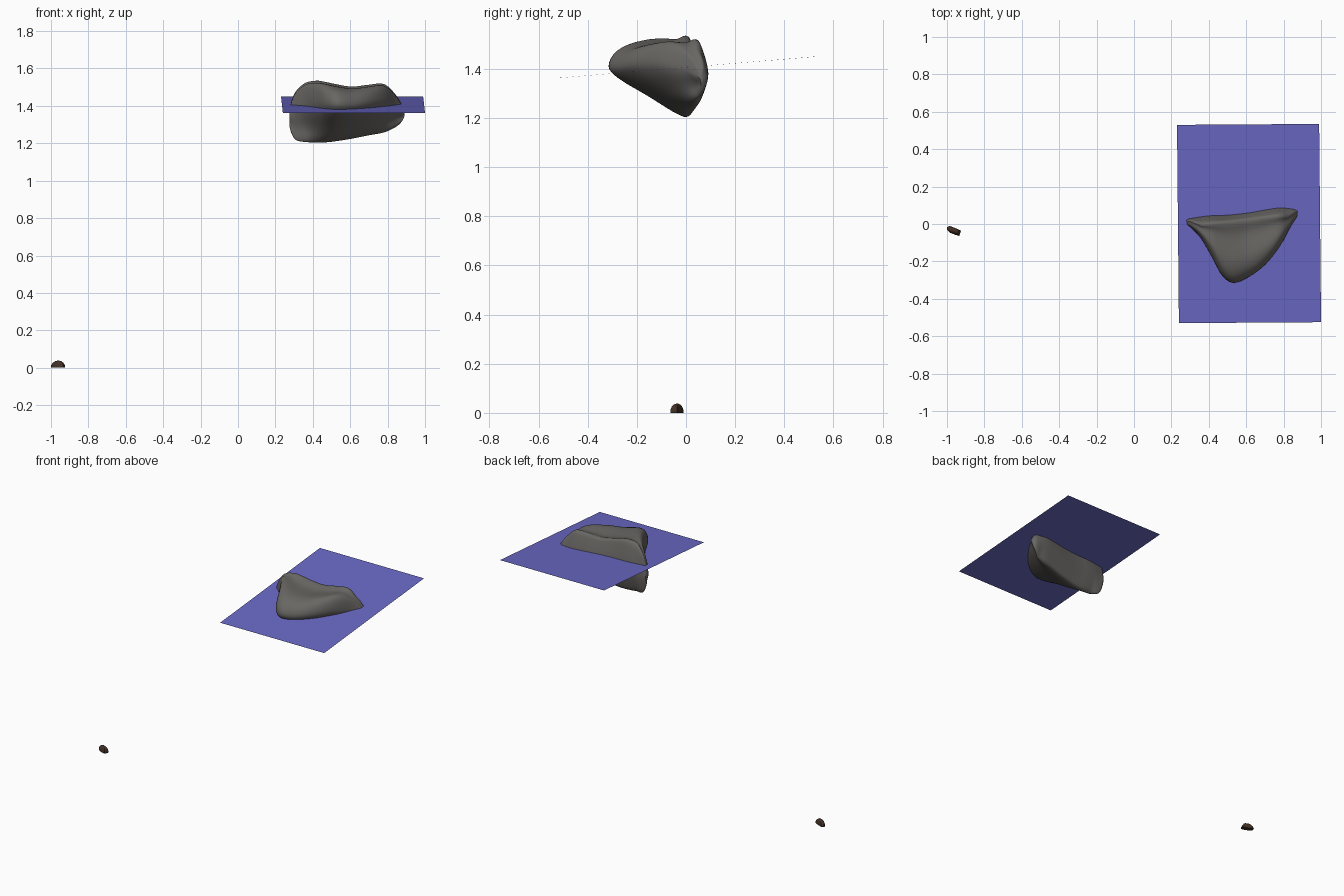
import bpy, bmesh, math
from mathutils import Vector

if "Cube" in bpy.data.objects:
    bpy.data.objects.remove(bpy.data.objects["Cube"])


def material(name, rgb):
    m = bpy.data.materials.new(name)
    m.diffuse_color = (*rgb, 1)
    m.use_nodes = True
    m.node_tree.nodes["Principled BSDF"].inputs["Base Color"].default_value = m.diffuse_color
    return m


def make(name, verts, faces, mat, smooth_angle=None):
    me = bpy.data.meshes.new(name)
    me.from_pydata([tuple(v) for v in verts], [], faces)
    bm = bmesh.new()
    bm.from_mesh(me)
    if smooth_angle:
        bmesh.ops.recalc_face_normals(bm, faces=bm.faces)
    bm.to_mesh(me)
    bm.free()
    me.materials.append(mat)
    ob = bpy.data.objects.new(name, me)
    bpy.context.collection.objects.link(ob)
    if smooth_angle:
        bpy.ops.object.select_all(action='DESELECT')
        ob.select_set(True)
        bpy.context.view_layer.objects.active = ob
        bpy.ops.object.shade_smooth_by_angle(angle=math.radians(smooth_angle))
    return ob


def spline(pts, steps, closed):
    """Catmull-Rom curve through points of any dimension."""
    n, out = len(pts), []
    get = (lambda i: pts[i % n]) if closed else (lambda i: pts[max(0, min(n - 1, i))])
    for i in range(n if closed else n - 1):
        for s in range(steps):
            t = s / steps
            out.append([0.5 * (2 * b + (c - a) * t + (2 * a - 5 * b + 4 * c - d) * t * t
                               + (3 * b - a - 3 * c + d) * t ** 3)
                        for a, b, c, d in zip(get(i - 1), get(i), get(i + 1), get(i + 2))])
    if not closed:
        out.append(list(pts[-1]))
    return out


def loft(rings):
    """Quads between closed rings, both ends capped."""
    n = len(rings[0])
    verts = [p for r in rings for p in r]
    faces = [(k * n + i, k * n + (i + 1) % n, (k + 1) * n + (i + 1) % n, (k + 1) * n + i)
             for k in range(len(rings) - 1) for i in range(n)]
    last = (len(rings) - 1) * n
    faces += [tuple(range(n))[::-1], tuple(range(last, last + n))]
    return verts, faces


grey = material("rock grey", (0.14, 0.134, 0.125))
blue = material("sheet blue", (0.145, 0.14, 0.56))
brown = material("pebble brown", (0.055, 0.03, 0.02))

# Tilted flat sheet
make("sheet", [(0.24, -0.53, 1.362), (1.0, -0.525, 1.362), (0.99, 0.535, 1.45), (0.23, 0.53, 1.45)],
     [(0, 1, 2, 3)], blue)

# Floating wedge rock: stations along x of (x, back y, front y, top z, bottom z)
stations = [
    (0.275, 0.03, 0.0, 1.375, 1.29), (0.287, 0.035, -0.01, 1.43, 1.25),
    (0.31, 0.037, -0.025, 1.48, 1.217), (0.36, 0.045, -0.08, 1.525, 1.207),
    (0.42, 0.05, -0.185, 1.537, 1.204), (0.47, 0.052, -0.275, 1.53, 1.205),
    (0.53, 0.057, -0.315, 1.517, 1.212), (0.61, 0.067, -0.285, 1.505, 1.225),
    (0.70, 0.08, -0.22, 1.515, 1.243), (0.78, 0.09, -0.12, 1.519, 1.258),
    (0.84, 0.09, -0.01, 1.465, 1.285), (0.875, 0.085, 0.035, 1.41, 1.315),
    (0.89, 0.07, 0.05, 1.385, 1.345)]


def section(x, yb, yf, zt, zb):
    d = yb - yf
    lean = min(0.05, 0.4 * d)
    nose = zb + (zt - zb) * 0.65
    dip = 0.012 * min(1, d / 0.3)
    up, dn = zt - nose, nose - zb
    prof = [(yb, zb + 0.48 * (zt - zb)), (yb - lean * 0.55, zt - 0.3 * up),
            (yb - lean, zt - 0.02 * up), (yb - lean - 0.22 * (d - lean), zt - 0.06 * up - dip),
            (yf + 0.36 * (d - lean), zt - 0.13 * up), (yf + 0.09 * d, zt - 0.42 * up), (yf, nose),
            (yf + 0.11 * d, nose - 0.25 * dn), (yf + 0.42 * d, nose - 0.6 * dn),
            (yb - lean - 0.2 * (d - lean), zb + 0.1 * dn), (yb - lean, zb),
            (yb - lean * 0.5, zb + 0.15 * dn)]
    return [(x, y, z) for y, z in spline(prof, 4, True)]


make("floating_rock", *loft([section(*s) for s in spline(stations, 4, False)]), grey, 50)

# Small pebble on the ground: outline shrinking towards a low crest
outline = [(-1.0, -0.017), (-0.985, -0.010), (-0.945, -0.026), (-0.925, -0.036),
           (-0.934, -0.064), (-0.955, -0.058), (-0.985, -0.046), (-0.999, -0.032)]
crest = Vector((-0.96, -0.036))
rings = []
for scale, z in ((0.96, 0), (1.0, 0.011), (0.78, 0.026), (0.42, 0.035), (0.1, 0.038)):
    rings.append([(*(crest + (Vector(p) - crest) * scale), z) for p in outline])
make("pebble", *loft(rings), brown, 40)
